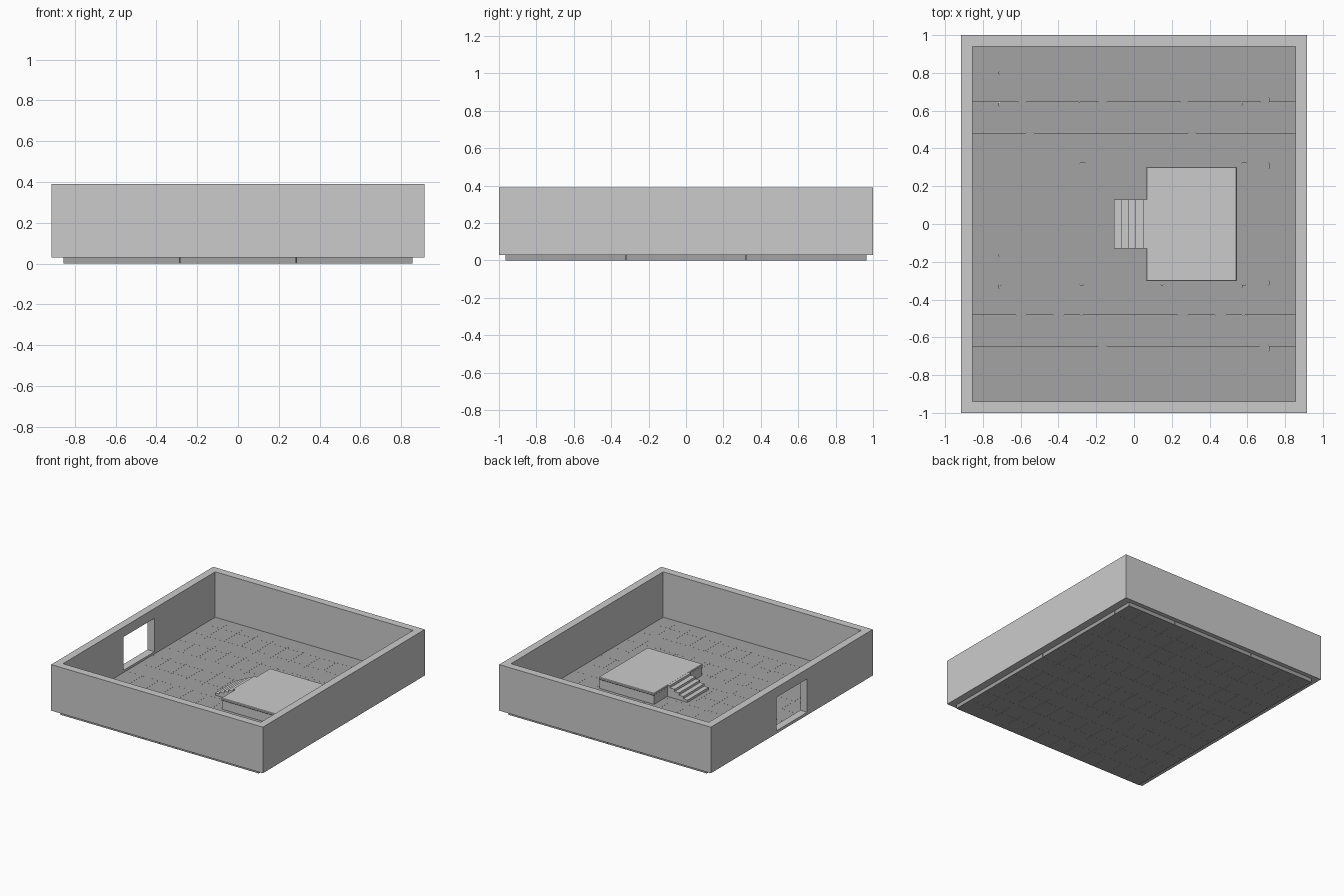
import bpy, bmesh, random
from mathutils import Matrix, Vector

if "Cube" in bpy.data.objects:
    bpy.data.objects.remove(bpy.data.objects["Cube"])

random.seed(4)


def material(name, value):
    m = bpy.data.materials.new(name)
    m.diffuse_color = (value, value, value, 1)
    m.use_nodes = True
    m.node_tree.nodes["Principled BSDF"].inputs["Base Color"].default_value = m.diffuse_color
    return m


STONE = material("stone_grey", 0.534)
DARK = material("dark_grey", 0.367)


def add_box(bm, lo, hi, tilt=None):
    lo, hi = Vector(lo), Vector(hi)
    m = Matrix.Translation((lo + hi) / 2)
    if tilt:
        m = m @ tilt
    m = m @ Matrix.Diagonal((*(hi - lo), 1))
    bmesh.ops.create_cube(bm, size=1, matrix=m)


def finish(name, bm, mat=STONE):
    mesh = bpy.data.meshes.new(name)
    bm.to_mesh(mesh)
    bm.free()
    mesh.materials.append(mat)
    ob = bpy.data.objects.new(name, mesh)
    bpy.context.collection.objects.link(ob)
    return ob


def box(name, lo, hi, mat=STONE):
    bm = bmesh.new()
    add_box(bm, lo, hi)
    return finish(name, bm, mat)


# Floor: a 6 x 6 block of slightly crooked tiles, laid four times
TX, TY, TOP, GAP = 0.1428, 0.1611, 0.035, 0.0003
bm = bmesh.new()
for i in range(6):
    for j in range(6):
        inner = 0 < i < 5 and 0 < j < 5
        amount = 0.008 if inner and random.random() < 0.6 else 0
        tilt = Matrix.Rotation(random.uniform(-amount, amount), 4, 'Z')
        for ox in (-6, 0):
            for oy in (-6, 0):
                x, y = (ox + i) * TX, (oy + j) * TY
                add_box(bm, (x + GAP, y + GAP, 0), (x + TX - GAP, y + TY - GAP, TOP), tilt)
finish("floor_tiles", bm, DARK)

# Perimeter walls with a doorway in the left side
walls = box("walls", (-0.915, -1, 0.03), (0.915, 1, 0.39))
room = box("room_cutter", (-0.855, -0.94, -0.1), (0.855, 0.94, 0.6))
door = box("doorway_cutter", (-1.0, -0.19, 0.052), (-0.8, 0.19, 0.313))
for cutter in (room, door):
    mod = walls.modifiers.new(cutter.name, 'BOOLEAN')
    mod.operation = 'DIFFERENCE'
    mod.solver = 'EXACT'
    mod.object = cutter
    cutter.hide_render = True
    cutter.hide_set(True)

# Raised platform: base and a slightly overhanging top slab with a chamfered rim
box("platform_base", (0.07, -0.295, 0.02), (0.54, 0.295, 0.108))
slab = box("platform_top", (0.065, -0.303, 0.106), (0.545, 0.303, 0.125))
bevel = slab.modifiers.new("rim", 'BEVEL')
bevel.width = 0.004
bevel.segments = 1

# Stairs leading up to the platform, one stepped profile extruded across
N, RUN, X0 = 4, 0.0375, -0.105
rise = (0.125 - TOP) / (N + 1)
profile = [(X0, 0.03)]
for k in range(N):
    z = TOP + (k + 1) * rise
    x_end = X0 + (k + 1) * RUN if k < N - 1 else 0.075
    profile += [(X0 + k * RUN, z), (x_end, z)]
profile.append((0.075, 0.03))
bm = bmesh.new()
face = bm.faces.new([bm.verts.new((x, -0.13, z)) for x, z in profile])
ext = bmesh.ops.extrude_face_region(bm, geom=[face])
verts = [g for g in ext["geom"] if isinstance(g, bmesh.types.BMVert)]
bmesh.ops.translate(bm, verts=verts, vec=(0, 0.26, 0))
bmesh.ops.recalc_face_normals(bm, faces=bm.faces)
finish("stairs", bm)
# Landing lip joining the stairs to the platform
box("landing_lip", (0.048, -0.13, 0.09), (0.075, 0.13, 0.1245))
